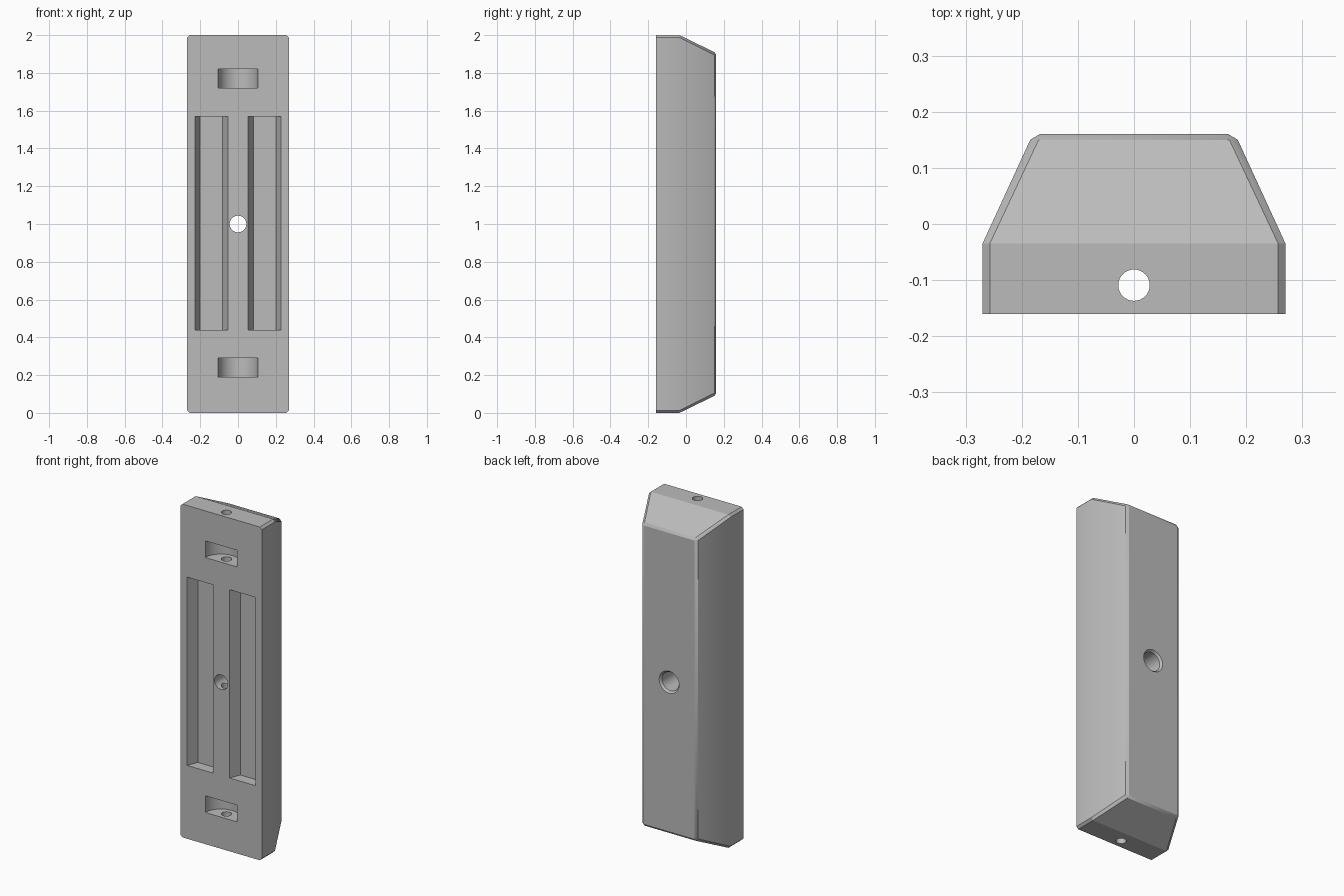
import bpy, bmesh, math
from mathutils import Vector

cube = bpy.data.objects.get("Cube")
if cube:
    bpy.data.objects.remove(cube, do_unlink=True)

grey = bpy.data.materials.new("mid_grey")
grey.use_nodes = True
colour = (0.5, 0.5, 0.5, 1)
grey.diffuse_color = colour
grey.node_tree.nodes["Principled BSDF"].inputs["Base Color"].default_value = colour


def loft(name, rings):
    """Closed solid skinned through rings of equal point count."""
    bm = bmesh.new()
    loops = [[bm.verts.new(p) for p in ring] for ring in rings]
    n = len(loops[0])
    for a, b in zip(loops, loops[1:]):
        for i in range(n):
            j = (i + 1) % n
            bm.faces.new((a[i], a[j], b[j], b[i]))
    bm.faces.new(loops[0])
    bm.faces.new(loops[-1])
    bmesh.ops.recalc_face_normals(bm, faces=bm.faces)
    mesh = bpy.data.meshes.new(name)
    bm.to_mesh(mesh)
    bm.free()
    mesh.materials.append(grey)
    obj = bpy.data.objects.new(name, mesh)
    bpy.context.collection.objects.link(obj)
    return obj


def clipped_rect(y, w, h, c):
    """Rectangle with clipped corners, facing along y."""
    quarter = [(w, h - c), (w - c, h)]
    pts = quarter + [(-x, z) for x, z in reversed(quarter)]
    pts += [(-x, -z) for x, z in pts]
    return [Vector((x, y, z + 1)) for x, z in pts]


def circle(r, n=48):
    return [(r * math.cos(2 * math.pi * i / n), r * math.sin(2 * math.pi * i / n))
            for i in range(n)]


# Body: straight front block tapering to a smaller back face
CREASE = -0.035
body = loft("mount_body", [
    clipped_rect(-0.16, 0.27, 1, 0.013),
    clipped_rect(CREASE, 0.27, 1, 0.013),
    clipped_rect(0.15, 0.185, 0.91, 0.015),
    clipped_rect(0.16, 0.168, 0.895, 0.004),
])

cutters = []

# Two long magnet slots with sloping side walls
for side in (-1, 1):
    profile = [(0.04, -0.2), (0.054, -0.16), (0.083, -0.095),
               (0.2, -0.095), (0.227, -0.16), (0.24, -0.2)]
    cutters.append(loft("slot_cutter", [
        [(side * x, y, z) for x, y in profile] for z in (0.44, 1.57)]))

# Round-backed pockets near both ends
for z in (0.24, 1.77):
    cutters.append(loft("pocket_cutter", [
        [(x, y - 0.16, z + dz) for x, y in circle(0.105)] for dz in (-0.05, 0.05)]))

# Lengthwise cord hole
cutters.append(loft("cord_hole_cutter", [
    [(x, y - 0.109, z) for x, y in circle(0.028, 32)] for z in (-0.1, 2.1)]))

# Central screw hole, counterbored and eased at the back
steps = [(-0.2, 0.044), (0.02, 0.044), (0.02, 0.056),
         (0.148, 0.056), (0.16, 0.066), (0.2, 0.066)]
cutters.append(loft("screw_hole_cutter", [
    [(x, y, z + 1) for x, z in circle(r)] for y, r in steps]))

bpy.ops.object.select_all(action='DESELECT')
bpy.context.view_layer.objects.active = body
body.select_set(True)
for cutter in cutters:
    cutter.hide_render = True
    mod = body.modifiers.new("cut", 'BOOLEAN')
    mod.operation = 'DIFFERENCE'
    mod.solver = 'EXACT'
    mod.object = cutter
    bpy.ops.object.modifier_apply(modifier=mod.name)
    bpy.data.objects.remove(cutter, do_unlink=True)

# Smooth sides, with the end bevels kept crisp
bpy.ops.object.shade_smooth_by_angle(angle=math.radians(30))
verts = body.data.vertices
for edge in body.data.edges:
    a, b = (verts[i].co for i in edge.vertices)
    at_crease = abs(a.y - CREASE) < 0.001 and abs(b.y - CREASE) < 0.001
    if at_crease and abs(a.z - b.z) < 0.1:
        edge.use_edge_sharp = True
